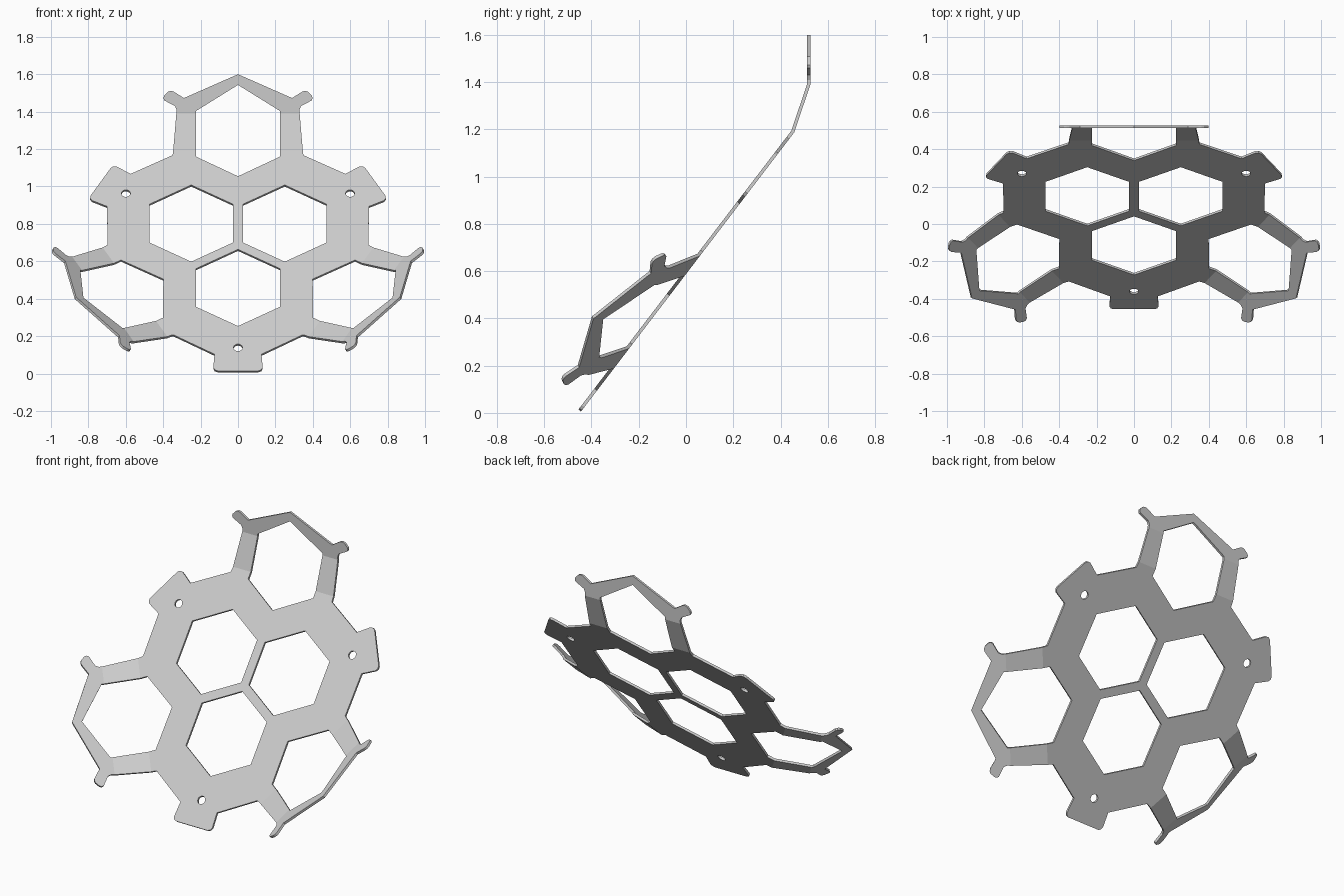
import bpy, bmesh
from math import sin, cos, radians, pi
from mathutils import Vector, Matrix

cube = bpy.data.objects.get("Cube")
if cube:
    bpy.data.objects.remove(cube)

TILT = radians(52.62)          # slope of the main plate
FOLD = radians(18.69)          # each arm folds twice by this angle
FOLD_1, FOLD_2 = 0.637, 0.848  # distances of the fold lines from the centre
THICKNESS = 0.014
ARMS = [0, radians(120), radians(240)]
TABS = [a + radians(60) for a in ARMS]


def axes(a):
    """Sideways and outward directions for heading a (clockwise from up)."""
    return Vector((cos(a), -sin(a), 0)), Vector((sin(a), cos(a), 0))


def place(points, a):
    side, out = axes(a)
    return [side * t + out * r for t, r in points]


def mirrored(half):
    """Complete a right-hand half profile; a point on the axis stays single."""
    return [(-t, r) for t, r in reversed(half) if t > 0] + half


def ring(radius, count):
    return [(radius * sin(2 * pi * i / count), radius * cos(2 * pi * i / count))
            for i in range(count)]


# Flat patterns, given as (sideways, outward)
arm_outline = mirrored([(0, 1.058), (0.289, 0.931), (0.345, 0.966), (0.36, 0.969),
                        (0.375, 0.964), (0.395, 0.943), (0.399, 0.93), (0.394, 0.918),
                        (0.337, 0.888), (0.328, 0.868), (0.348, 0.615), (0.35, 0.603)])
tab_outline = mirrored([(0.108, 0.848), (0.124, 0.841), (0.132, 0.825), (0.126, 0.736)])
arm_window = mirrored([(0, 1.001), (0.224, 0.862), (0.224, 0.593), (0, 0.461)])
arm_window = arm_window[:-1] + [(0, 0.461)]

loops = [[]]
for arm, tab in zip(ARMS, TABS):
    loops[0] += place(arm_outline, arm) + place(tab_outline, tab)
    loops.append(place(arm_window, arm))
    loops.append(place([(t, r + 0.2887) for t, r in ring(0.258, 6)], tab))
    loops.append(place([(t, r + 0.692) for t, r in ring(0.024, 20)], tab))

# Fill the sheet, leaving the windows and screw holes open
bm = bmesh.new()
edges = []
for loop in loops:
    verts = [bm.verts.new(p) for p in loop]
    edges += [bm.edges.new((verts[i - 1], verts[i])) for i in range(len(verts))]
bmesh.ops.triangle_fill(bm, edges=edges, use_beauty=True, normal=(0, 0, 1))

# Crease the arms and fold them forward
for arm in ARMS:
    side, out = axes(arm)
    for distance in (FOLD_1, FOLD_2):
        bmesh.ops.bisect_plane(bm, geom=bm.verts[:] + bm.edges[:] + bm.faces[:],
                               dist=1e-5, plane_co=out * distance, plane_no=out)
    for v in bm.verts:
        s = v.co.dot(out)
        if s > FOLD_1:
            first = min(s, FOLD_2) - FOLD_1
            second = max(s - FOLD_2, 0)
            r = FOLD_1 + first * cos(FOLD) + second * cos(2 * FOLD)
            h = first * sin(FOLD) + second * sin(2 * FOLD)
            v.co = side * v.co.dot(side) + out * r + Vector((0, 0, h))

# Stand the sheet up on its lower tab
bm.transform(Matrix.Translation((0, 0.065, 0.684)) @ Matrix.Rotation(TILT, 4, 'X'))
bmesh.ops.recalc_face_normals(bm, faces=bm.faces[:])
mesh = bpy.data.meshes.new("folded_bracket")
bm.to_mesh(mesh)
bm.free()

bracket = bpy.data.objects.new("folded_bracket", mesh)
bpy.context.collection.objects.link(bracket)
solid = bracket.modifiers.new("thickness", 'SOLIDIFY')
solid.thickness = THICKNESS
solid.offset = 0
solid.use_even_offset = True

grey = bpy.data.materials.new("light_grey")
grey.use_nodes = True
colour = (0.6, 0.6, 0.6, 1)
grey.diffuse_color = colour
grey.node_tree.nodes["Principled BSDF"].inputs["Base Color"].default_value = colour
mesh.materials.append(grey)
